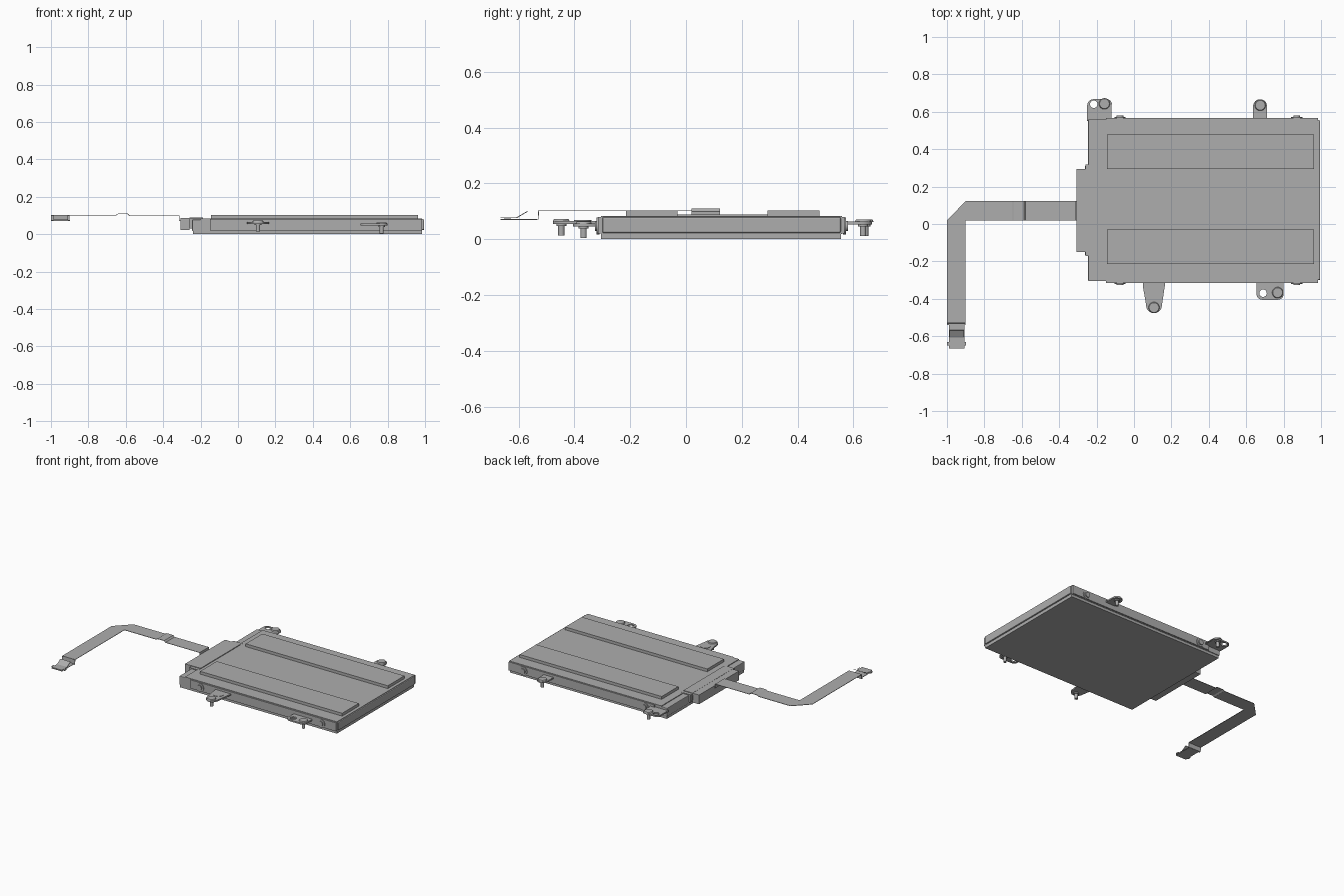
import bpy, bmesh, math
from mathutils import Matrix, Vector

cube = bpy.data.objects.get("Cube")
if cube:
    bpy.data.objects.remove(cube, do_unlink=True)

grey = bpy.data.materials.new("plain grey")
grey.use_nodes = True
COLOUR = (0.42, 0.42, 0.42, 1)
grey.diffuse_color = COLOUR
grey.node_tree.nodes["Principled BSDF"].inputs["Base Color"].default_value = COLOUR


def add(name, mesh):
    obj = bpy.data.objects.new(name, mesh)
    mesh.materials.clear()
    mesh.materials.append(grey)
    bpy.context.collection.objects.link(obj)
    return obj


def from_bmesh(name, bm):
    bmesh.ops.recalc_face_normals(bm, faces=bm.faces)
    mesh = bpy.data.meshes.new(name)
    bm.to_mesh(mesh)
    bm.free()
    return add(name, mesh)


def box(name, x, y, z, bevel=0):
    bm = bmesh.new()
    bmesh.ops.create_cube(bm, size=1)
    for v in bm.verts:
        v.co = [r[0] + (c + 0.5) * (r[1] - r[0]) for c, r in zip(v.co, (x, y, z))]
    obj = from_bmesh(name, bm)
    if bevel:
        mod = obj.modifiers.new("edge", "BEVEL")
        mod.width, mod.segments = bevel, 2
    return obj


def cylinder(name, centre, radius, depth, axis="Z", top_radius=None):
    bm = bmesh.new()
    turn = Matrix.Rotation(math.pi / 2, 4, "X") if axis == "Y" else Matrix()
    bmesh.ops.create_cone(bm, cap_ends=True, segments=28, radius1=radius,
                          radius2=top_radius or radius, depth=depth,
                          matrix=Matrix.Translation(centre) @ turn)
    for f in bm.faces:
        f.smooth = len(f.verts) == 4
    for e in bm.edges:
        e.smooth = all(f.smooth for f in e.link_faces)
    return from_bmesh(name, bm)


def arc(cx, cy, r, start=0, sweep=360, steps=24):
    return [(cx + r * math.cos(math.radians(start + sweep * i / steps)),
             cy + r * math.sin(math.radians(start + sweep * i / steps)))
            for i in range(steps if sweep == 360 else steps + 1)]


def plate(name, loops, z, thickness):
    """Flat plate from an outline plus any hole outlines."""
    curve = bpy.data.curves.new(name, "CURVE")
    curve.dimensions, curve.fill_mode = "2D", "BOTH"
    curve.extrude = thickness / 2
    for loop in loops:
        spline = curve.splines.new("POLY")
        spline.points.add(len(loop) - 1)
        for p, (x, y) in zip(spline.points, loop):
            p.co = (x, y, 0, 1)
        spline.use_cyclic_u = True
    temp = bpy.data.objects.new(name + "_curve", curve)
    bpy.context.collection.objects.link(temp)
    graph = bpy.context.evaluated_depsgraph_get()
    mesh = bpy.data.meshes.new_from_object(temp.evaluated_get(graph))
    bpy.data.objects.remove(temp, do_unlink=True)
    mesh.transform(Matrix.Translation((0, 0, z)))
    return add(name, mesh)


def ribbon(name, path, axis, lo, hi, thickness=0.003):
    """Thin folded strip: path runs along an axis and z, width spans lo to hi."""
    bm = bmesh.new()
    rows = []
    for u, z in path:
        rows.append([bm.verts.new((u, w, z) if axis == "X" else (w, u, z)) for w in (lo, hi)])
    for a, b in zip(rows, rows[1:]):
        bm.faces.new((a[0], a[1], b[1], b[0]))
    obj = from_bmesh(name, bm)
    mod = obj.modifiers.new("thickness", "SOLIDIFY")
    mod.thickness, mod.offset = thickness, 0
    return obj


# Drive body, lid and top pads
box("base_tray", (-0.24, 0.985), (-0.305, 0.555), (0, 0.022))
box("drive_body", (-0.245, 0.985), (-0.305, 0.56), (0.018, 0.078), 0.004)
box("lid", (-0.2, 0.985), (-0.305, 0.56), (0.07, 0.083))
box("end_flange", (0.98, 0.995), (-0.3, 0.555), (0.022, 0.08), 0.006)
for name, y in (("front", -0.31), ("back", 0.562)):
    box(name + "_side_rail", (-0.15, 0.985), (y - 0.006, y + 0.006), (0.02, 0.08))
for name, y in (("front", (-0.215, -0.03)), ("back", (0.293, 0.478))):
    box(name + "_pad", (-0.145, 0.963), y, (0.083, 0.103))

# Side screws
for side, y, sign in (("front", -0.312, -1), ("back", 0.565, 1)):
    for i, x in enumerate((-0.075, 0.87)):
        cylinder(f"{side}_side_washer_{i}", (x, y + sign * 0.003, 0.047), 0.03, 0.01, "Y")
        cylinder(f"{side}_side_screw_{i}", (x, y + sign * 0.009, 0.047), 0.018, 0.012, "Y")

# Connector at the left end
box("connector", (-0.308, -0.258), (-0.15, 0.295), (0.022, 0.087))
box("connector_neck", (-0.262, -0.24), (-0.165, 0.31), (0.04, 0.075))
box("connector_top", (-0.258, -0.187), (-0.15, 0.295), (0.078, 0.088))
for name, y in (("front", (-0.172, -0.15)), ("back", (0.295, 0.318))):
    box(name + "_connector_clip", (-0.258, -0.187), y, (0.03, 0.084))

# Mounting tabs
plate("back_right_tab", [[(-0.12, 0.55), (-0.12, 0.64)] + arc(-0.145, 0.64, 0.027, 0, 90, 6)
      + arc(-0.218, 0.635, 0.032, 90, 90, 6) + [(-0.25, 0.55)],
      arc(-0.215, 0.64, 0.02)], 0.058, 0.01)
plate("back_left_tab", [[(0.712, 0.55)] + arc(0.674, 0.63, 0.037, 0, 180, 16)
      + [(0.637, 0.55)]], 0.058, 0.01)
plate("front_middle_tab", [[(0.165, -0.3), (0.165, -0.33)]
      + arc(0.107, -0.435, 0.042, 0, -180, 16) + [(0.047, -0.33), (0.047, -0.3)]], 0.06, 0.01)
plate("front_left_tab", [[(0.655, -0.3)] + arc(0.685, -0.375, 0.03, 180, 90, 6)
      + arc(0.77, -0.375, 0.03, 270, 90, 6) + [(0.8, -0.3)],
      arc(0.69, -0.37, 0.02)], 0.051, 0.01)
cylinder("middle_tab_boss", (0.107, -0.37, 0.064), 0.032, 0.008)

# Captive screws
for i, (x, y, z) in enumerate(((-0.158, 0.643, 0.063), (0.675, 0.635, 0.063),
                               (0.107, -0.447, 0.065), (0.768, -0.367, 0.056))):
    cylinder(f"screw_head_{i}", (x, y, z + 0.003), 0.03, 0.008, top_radius=0.026)
    cylinder(f"screw_collar_{i}", (x, y, z - 0.013), 0.018, 0.008)
    cylinder(f"screw_shank_{i}", (x, y, z - 0.026), 0.011, 0.05)

# Flat cable: bent sheet, raised joint and drop into the connector
plate("cable_bend", [[(-1, -0.53), (-0.9, -0.53), (-0.9, 0.02), (-0.65, 0.02),
                      (-0.65, 0.122), (-0.9, 0.122), (-1, 0.02)]], 0.102, 0.003)
ribbon("cable_run", [(-0.652, 0.102), (-0.64, 0.109), (-0.59, 0.109), (-0.58, 0.099),
                     (-0.314, 0.099), (-0.314, 0.072), (-0.3, 0.072)], "X", 0.02, 0.122)
ribbon("cable_drop", [(-0.528, 0.102), (-0.53, 0.071), (-0.54, 0.071)], "Y", -1, -0.9)

# Cable end plug with a lifted latch
ribbon("plug_sheet", [(-0.535, 0.071), (-0.665, 0.071)], "Y", -0.99, -0.907)
box("plug_ears", (-1, -0.897), (-0.65, -0.63), (0.07, 0.077))
ribbon("plug_latch", [(-0.665, 0.077), (-0.607, 0.077), (-0.568, 0.1)], "Y", -0.987, -0.908)
